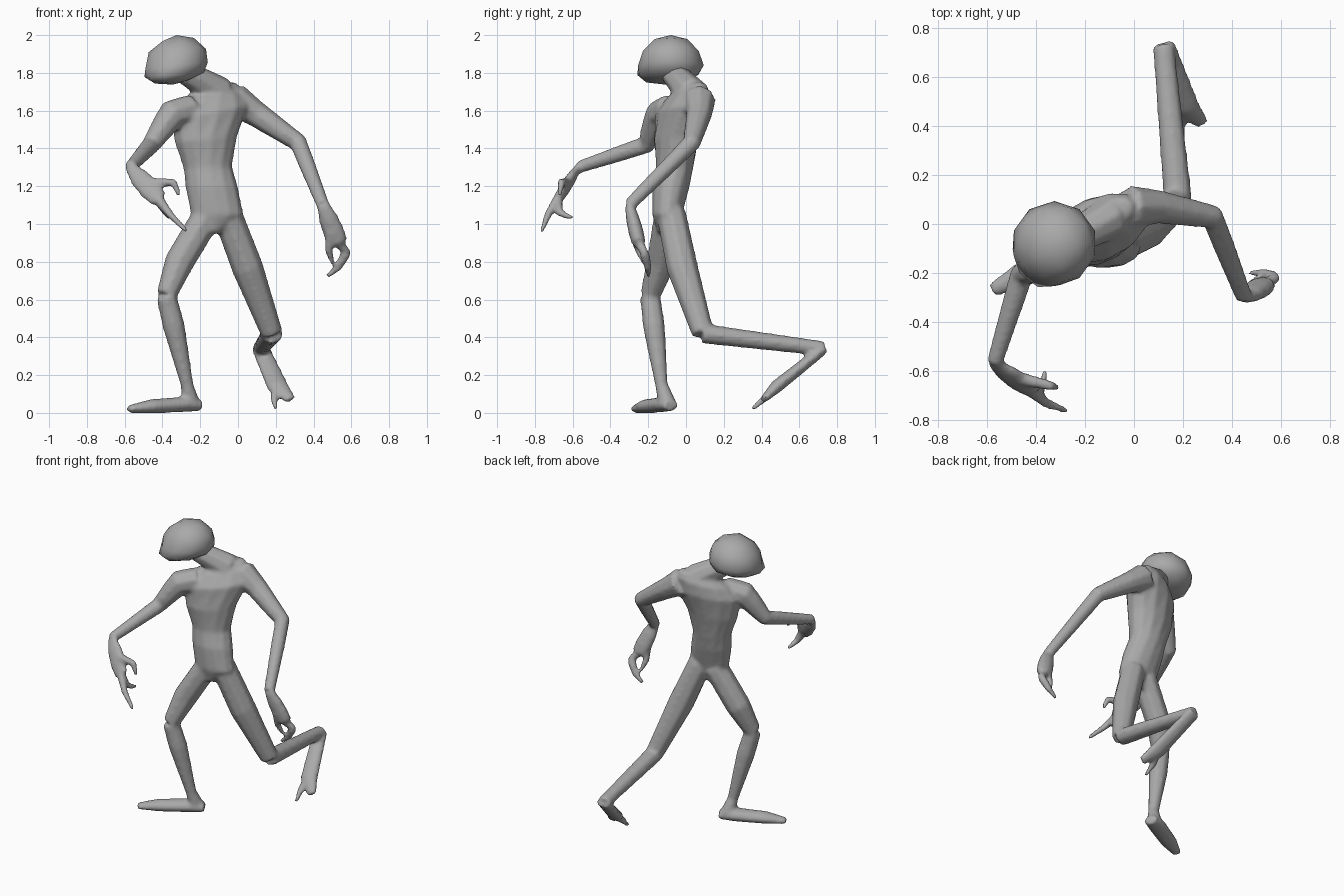
import bpy, bmesh, math
from mathutils import Vector

if "Cube" in bpy.data.objects:
    bpy.data.objects.remove(bpy.data.objects["Cube"])

GREY = (.4, .4, .4, 1)
skin = bpy.data.materials.new("grey_skin")
skin.use_nodes = True
skin.diffuse_color = GREY
skin.node_tree.nodes["Principled BSDF"].inputs["Base Color"].default_value = GREY


def finish(name, bm):
    bmesh.ops.recalc_face_normals(bm, faces=bm.faces[:])
    mesh = bpy.data.meshes.new(name)
    bm.to_mesh(mesh)
    bm.free()
    mesh.materials.append(skin)
    obj = bpy.data.objects.new(name, mesh)
    bpy.context.collection.objects.link(obj)
    bpy.ops.object.select_all(action="DESELECT")
    obj.select_set(True)
    bpy.context.view_layer.objects.active = obj
    return obj


def loft(bm, rings, sides):
    """Skin a list of ellipses, each given as (centre, half axis, half axis)."""
    angles = [math.tau * i / sides for i in range(sides)]
    loops = [[bm.verts.new(centre + u * math.cos(a) + v * math.sin(a)) for a in angles]
             for centre, u, v in rings]
    for low, high in zip(loops, loops[1:]):
        for i in range(sides):
            j = (i + 1) % sides
            bm.faces.new((low[i], low[j], high[j], high[i]))
    bm.faces.new(loops[0])
    bm.faces.new(loops[-1])


def limb(bm, joints, radii, flesh=0, flat=1, wide=(1, 0, 0), sides=8):
    """Tube along the joints; flesh swells each bone between its joints."""
    joints = [Vector(j) for j in joints]
    path = []
    for k in range(len(joints) - 1):
        for t in (0, .35, .7):
            radius = radii[k] + (radii[k + 1] - radii[k]) * t
            path.append((joints[k].lerp(joints[k + 1], t), radius + flesh * math.sin(math.pi * t)))
    path.append((joints[-1], radii[-1]))
    across = Vector(wide)
    rings = []
    for i, (point, radius) in enumerate(path):
        before, after = path[max(i - 1, 0)][0], path[min(i + 1, len(path) - 1)][0]
        along = Vector()
        for step in (point - before, after - point):
            along += step.normalized()
        along.normalize()
        across = (across - along * across.dot(along)).normalized()
        rings.append((point, across * radius, along.cross(across) * radius * flat))
    loft(bm, rings, sides)


def digit(bm, root, middle, tip, wide=(1, 0, 0)):
    """Finger or toe, tapering to a blunt point."""
    limb(bm, (root, middle, tip), (.03, .023, .013), wide=wide, sides=6)


# Joints of the pose
left_shoulder, right_shoulder = (.1, .07, 1.58), (-.35, -.14, 1.58)
left_elbow, right_elbow = (.32, .03, 1.43), (-.46, -.21, 1.42)
left_wrist, right_wrist = (.45, -.3, 1.1), (-.57, -.57, 1.3)
left_knuckles, right_knuckles = (.53, -.25, .9), (-.42, -.68, 1.13)
left_hip, right_hip = (-.06, -.08, 1.06), (-.16, -.09, 1.05)
left_knee, right_knee = (.18, .09, .42), (-.38, -.19, .62)
left_ankle, right_ankle = (.12, .73, .34), (-.27, -.13, .15)
left_ball, right_ball = (.21, .48, .14), (-.46, -.21, .035)

# Torso: centre, half width and half depth; it twists and leans as it rises
body = bmesh.new()
torso = [
    (-.14, -.1, .95, .05, .05),
    (-.11, -.1, 1.05, .14, .08),
    (-.14, -.08, 1.2, .14, .1),
    (-.16, -.06, 1.3, .13, .1),
    (-.17, -.05, 1.45, .17, .12),
    (-.15, -.02, 1.6, .22, .13),
    (-.14, .01, 1.68, .18, .1),
    (-.12, .03, 1.73, .12, .06),
]
rings = []
for x, y, z, width, depth in torso:
    twist = max(z - 1.2, 0) * .9
    across = Vector((math.cos(twist), math.sin(twist), twist * .4))
    back = Vector((-across.y, across.x, 0))
    rings.append((Vector((x, y, z)), across * width, back * depth))
loft(body, rings, 12)

# Neck
limb(body, [(-.09, .03, 1.69), (-.29, -.08, 1.81)], (.09, .065))

# Arms, rooted inside the chest
limb(body, [(-.02, .07, 1.66), left_shoulder, left_elbow, left_wrist], (.09, .07, .05, .036),
     wide=(0, 1, 0))
limb(body, [(-.24, -.08, 1.61), right_shoulder, right_elbow, right_wrist], (.08, .08, .05, .034))

# Left hand
limb(body, [left_wrist, left_knuckles], (.036, .055), flesh=.012, flat=.7)
digit(body, left_knuckles, (.58, -.22, .85), (.53, -.2, .78))
digit(body, (.57, -.22, .84), (.53, -.2, .77), (.47, -.2, .72))
digit(body, (.49, -.28, .96), (.48, -.25, .86), (.5, -.22, .79))

# Right hand
upright = (.6, .2, .7)
limb(body, [right_wrist, right_knuckles], (.034, .05), flesh=.02, flat=.5, wide=upright)
digit(body, right_knuckles, (-.36, -.73, 1.05), (-.27, -.765, .96))
digit(body, (-.47, -.63, 1.22), (-.34, -.66, 1.22), (-.31, -.67, 1.15), upright)
digit(body, right_knuckles, (-.38, -.67, 1.06), (-.36, -.6, 1.03))

# Legs
limb(body, [left_hip, (.05, -.02, .77), left_knee], (.08, .085, .06))
limb(body, [left_knee, left_ankle], (.06, .045), flat=.9)
limb(body, [right_hip, (-.31, -.13, .8), right_knee], (.08, .08, .055))
limb(body, [right_knee, (-.34, -.17, .46), right_ankle, (-.25, -.1, .05)],
     (.055, .06, .035, .05))

# Feet: one planted, one trailing with a split toe
limb(body, [(-.2, -.08, .04), (-.29, -.12, .045), right_ball, (-.58, -.27, .02)],
     (.045, .06, .055, .03), flat=.7, wide=(-.4, .9, 0))
limb(body, [left_ankle, left_ball, (.28, .41, .07)], (.05, .06, .032), flat=.6)
digit(body, left_ball, (.19, .42, .08), (.2, .35, .02))

# Fuse the limbs and torso into one continuous skin
fused = finish("body", body)
remesh = fused.modifiers.new("fuse", "REMESH")
remesh.mode = "VOXEL"
remesh.voxel_size = .012
remesh.use_smooth_shade = True
soften = fused.modifiers.new("soften", "SMOOTH")
soften.iterations = 6
for name in ("fuse", "soften"):
    bpy.ops.object.modifier_apply(modifier=name)

# Head: domed above, broad and flat below, chin forward, tilted sideways
forward, side = Vector((-.55, -.83, 0)), Vector((.83, -.55, 0))
head = bmesh.new()
bmesh.ops.create_icosphere(head, subdivisions=2, radius=1)
for v in head.verts:
    a, b, h = v.co.dot(forward), v.co.dot(side), v.co.z
    drop = max(-h, 0)
    p = (forward * (a * (1 + drop * .3) + drop * .2) + side * b) * .175
    p.z = h * (.16 if h > 0 else .1) + p.x * .1
    v.co = Vector((-.325, -.08, 1.84)) + p
finish("head", head)
bpy.ops.object.shade_smooth_by_angle(angle=math.radians(65))
